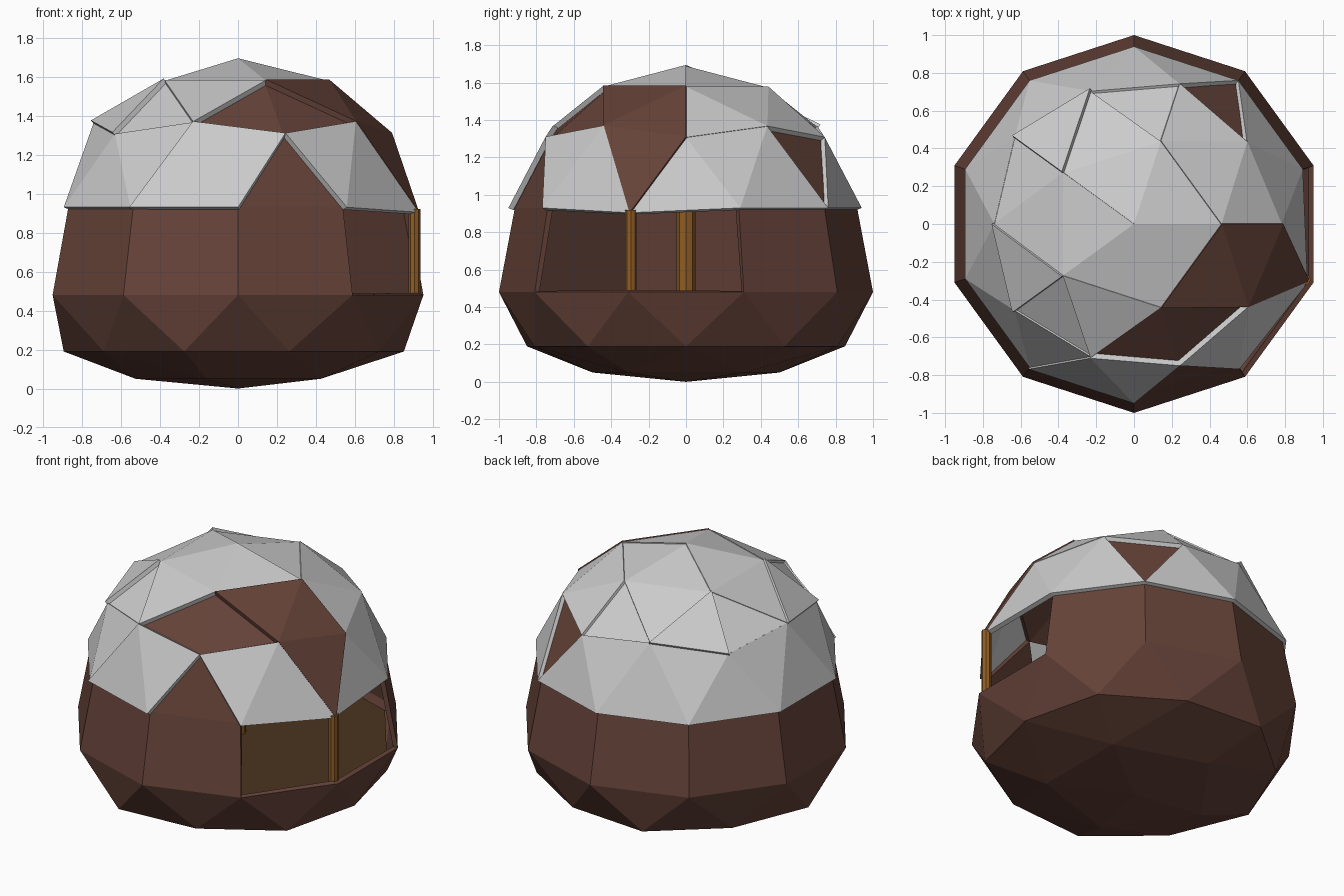
import bpy, bmesh
from math import cos, sin, radians
from mathutils import Vector

if "Cube" in bpy.data.objects:
    bpy.data.objects.remove(bpy.data.objects["Cube"])


def mat(name, col):
    m = bpy.data.materials.new(name)
    m.diffuse_color = (*col, 1)
    m.use_nodes = True
    m.node_tree.nodes["Principled BSDF"].inputs["Base Color"].default_value = m.diffuse_color
    return m


BROWN = mat("brown_clay", (0.13, 0.055, 0.04))
WOOD = mat("wood", (0.28, 0.11, 0.018))
DARK = mat("dark_wood", (0.07, 0.035, 0.014))
CENTRE = Vector((0, 0, 0.93))


def pol(r, deg, z):
    a = radians(deg)
    return Vector((r * cos(a), r * sin(a), z))


# Named points of the faceted shell: A apex to G bottom pole
P = {"A": Vector((0, 0, 1.672)), "G": Vector((0, 0, 0))}
for i in range(5):
    P[f"B{i}"] = pol(0.45, 72 * i, 1.56)
    P[f"H{i}"] = pol(0.526, 36 + 72 * i, 0.05)
for i in range(10):
    P[f"C{i}"] = pol(0.72, 36 * i, 1.355) if i % 2 else pol(0.76, 36 * i, 1.297)
    P[f"D{i}"] = pol(0.915, 18 + 36 * i, 0.93)
    P[f"E{i}"] = pol(1.0, 18 + 36 * i, 0.48)
    P[f"F{i}"] = pol(0.894 if i % 2 else 0.851, 36 * i, 0.19)
P["D9"] = pol(0.94, 342, 0.905)   # eave over the doorway droops


def shell(name, faces, scale=1.0, material=None, thick=0.03):
    bm = bmesh.new()
    vs = {}
    for f in faces:
        names = f.split()
        for n in names:
            if n not in vs:
                vs[n] = bm.verts.new(CENTRE + (P[n] - CENTRE) * scale)
        face = bm.faces.new([vs[n] for n in names])
        face.normal_update()
        if face.normal.dot(face.calc_center_median() - Vector((0, 0, 0.7))) < 0:
            face.normal_flip()
    me = bpy.data.meshes.new(name)
    bm.to_mesh(me)
    bm.free()
    ob = bpy.data.objects.new(name, me)
    bpy.context.collection.objects.link(ob)
    if material:
        me.materials.append(material)
    s = ob.modifiers.new("thickness", "SOLIDIFY")
    s.thickness = thick
    s.offset = -1
    return ob


def up(i):
    return f"C{i} D{(i - 1) % 10} D{i}"


def down(i):
    return f"C{i} C{(i + 1) % 10} D{i}"


# Bowl and walls, with two wall panels left out for the doorway
body = [f"E{i} E{i + 1} D{i + 1} D{i}" for i in range(8)]
for i in range(10):
    j = (i + 1) % 10
    body += [f"F{i} E{(i - 1) % 10} E{i}", f"F{i} F{j} E{i}"]
for i in range(5):
    j, c = (i + 1) % 5, 2 * i + 1
    body += [f"G H{i} H{j}", f"H{i} H{j} F{(c + 1) % 10}",
             f"H{i} F{c - 1} F{c}", f"H{i} F{c} F{(c + 1) % 10}"]
shell("bowl_and_walls", body, 1.0, BROWN)

# Brown roof panels
shell("brown_panel_front", ["B4 C7 C8", "B4 C8 C9", up(8)], 1.0, BROWN)
shell("brown_panel_back", [down(1)], 1.0, BROWN)
shell("brown_panel_raised", ["B4 B0 C9", "B0 C9 C0", down(9)], 1.04, BROWN)

# Grey roof plates, lapped at different heights
skirt = [up(i) for i in range(7)] + [down(i) for i in (0, 2, 3, 4, 5, 6)]
plates = {
    "skirt_plates": (skirt, 1.027),
    "front_eave_plate": ([up(7), down(7)], 1.038),
    "door_eave_plate": ([down(8), up(9)], 1.038),
    "crown_plate": (["A B4 B0", "A B3 B4", "A B2 B3", "B2 B3 C5"], 1.03),
    "rear_crown_plate": (["A B0 B1", "A B1 B2", "B1 B2 C3"], 1.022),
    "right_plate": (["B0 B1 C1", "B0 C0 C1", "B1 C1 C2"], 1.03),
    "rear_plate": (["B1 C2 C3"], 1.01),
    "rear_left_lifted_plate": (["B2 C3 C4"], 1.05),
    "left_plate": (["B2 C4 C5"], 1.025),
    "left_lifted_plate": (["B3 C5 C6"], 1.048),
    "front_left_plate": (["B3 C6 C7"], 1.015),
    "front_lifted_plate": (["B3 B4 C7"], 1.035),
}
for name, (faces, s) in plates.items():
    shell(name, faces, s)


def cylinder(name, r, x, y, z0, z1, sides, material):
    bpy.ops.mesh.primitive_cylinder_add(vertices=sides, radius=r, depth=z1 - z0,
                                        location=(x, y, (z0 + z1) / 2))
    ob = bpy.context.object
    ob.name = name
    ob.data.materials.append(material)


# Floor and posts
cylinder("floor", 0.93, 0, 0, 0.42, 0.45, 10, DARK)
cylinder("door_post", 0.03, 0.905, -0.295, 0.46, 0.92, 8, WOOD)
cylinder("centre_post", 0.05, 0, 0, 0.45, 1.63, 8, WOOD)
